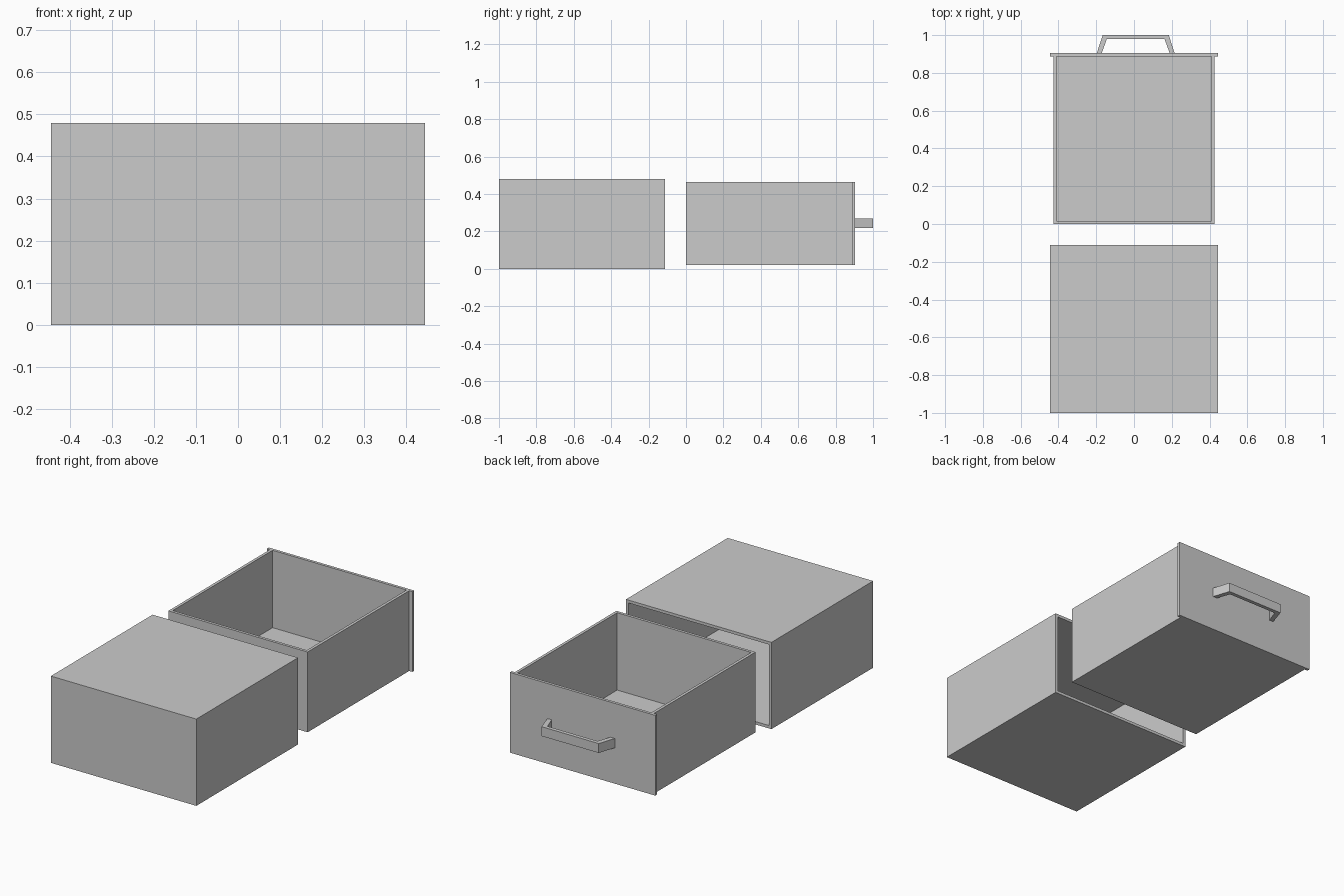
import bpy, bmesh

if "Cube" in bpy.data.objects:
    bpy.data.objects.remove(bpy.data.objects["Cube"])

T = 0.016  # board thickness


def prism(name, outline, z0, z1):
    """Extrude a flat xy outline from z0 to z1."""
    bm = bmesh.new()
    face = bm.faces.new([bm.verts.new((x, y, z0)) for x, y in outline])
    ext = bmesh.ops.extrude_face_region(bm, geom=[face])
    verts = [v for v in ext["geom"] if isinstance(v, bmesh.types.BMVert)]
    bmesh.ops.translate(bm, verts=verts, vec=(0, 0, z1 - z0))
    bmesh.ops.recalc_face_normals(bm, faces=bm.faces)
    mesh = bpy.data.meshes.new(name)
    bm.to_mesh(mesh)
    bm.free()
    obj = bpy.data.objects.new(name, mesh)
    bpy.context.collection.objects.link(obj)
    return obj


def board(name, x, y, z):
    """Rectangular board from (min, max) ranges."""
    return prism(name, [(x[0], y[0]), (x[1], y[0]), (x[1], y[1]), (x[0], y[1])], *z)


# Cabinet shell, open towards the drawer
W, H, Y0, Y1 = 0.445, 0.48, -1.0, -0.111
board("cabinet_bottom", (-W, W), (Y0, Y1), (0, T))
board("cabinet_top", (-W, W), (Y0, Y1), (H - T, H))
board("cabinet_back", (-W, W), (Y0, Y0 + T), (T, H - T))
for side, s in (("left", -1), ("right", 1)):
    board("cabinet_side_" + side, sorted((s * W, s * (W - T))), (Y0 + T, Y1), (T, H - T))

# Drawer box with a slightly wider face panel
D, Z0, Z1, YF = 0.426, 0.02, 0.464, 0.888
board("drawer_bottom", (-D, D), (0, YF), (Z0, Z0 + T))
board("drawer_back", (-D, D), (0, T), (Z0 + T, Z1))
for side, s in (("left", -1), ("right", 1)):
    board("drawer_side_" + side, sorted((s * D, s * (D - T))), (T, YF), (Z0 + T, Z1))
board("drawer_face", (-W, W), (YF, YF + T), (Z0, Z1))

# Bracket handle with splayed legs
yb, cx = YF + T, 0.009
half = [(0.206, yb), (0.175, 1.0)]
inner = [(0.153, 0.979), (0.180, yb)]
right = inner + half
outline = [(cx + x, y) for x, y in right] + [(cx - x, y) for x, y in reversed(right)]
prism("drawer_handle", outline, 0.218, 0.27)
